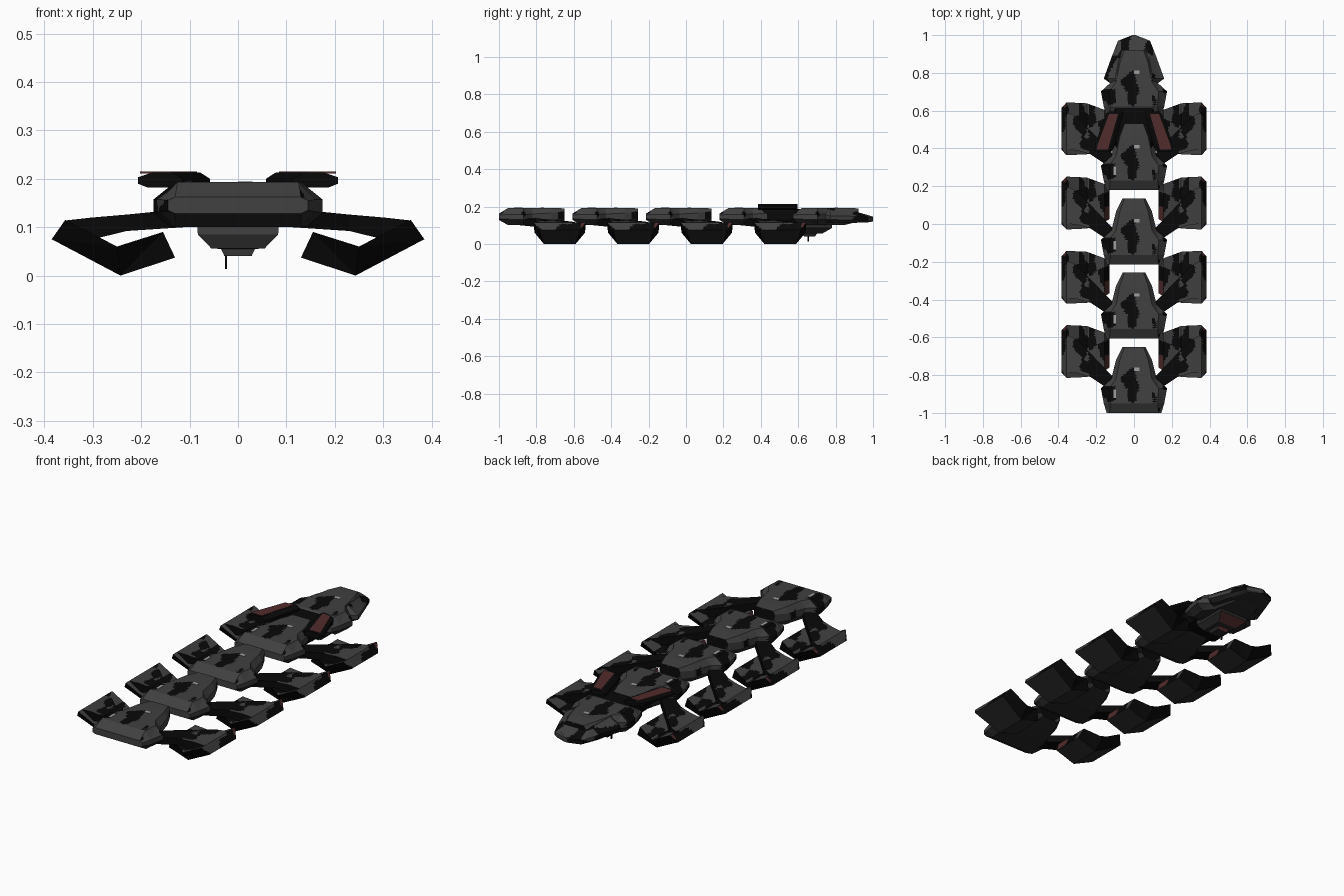
import bpy, bmesh
from mathutils import Vector, noise

if "Cube" in bpy.data.objects:
    bpy.data.objects.remove(bpy.data.objects["Cube"])


def material(name, rgb):
    m = bpy.data.materials.new(name)
    m.diffuse_color = (*rgb, 1)
    m.use_nodes = True
    m.node_tree.nodes["Principled BSDF"].inputs["Base Color"].default_value = m.diffuse_color
    return m


GREY, BLACK, RED, DARK, LIGHT = range(5)
MATS = [material("armour grey", (0.052, 0.052, 0.052)),
        material("camouflage black", (0.0025, 0.0025, 0.0025)),
        material("dull red", (0.085, 0.025, 0.025)),
        material("underside dark grey", (0.022, 0.022, 0.022)),
        material("marking light grey", (0.35, 0.35, 0.35))]


def skin(name, rings, rule=GREY, fine=0.02):
    """Loft a closed solid through rings of equal length; rule(centre, normal) picks the colour."""
    bm = bmesh.new()
    loops = [[bm.verts.new(p) for p in r] for r in rings]
    n = len(loops[0])
    for a, b in zip(loops, loops[1:]):
        for i in range(n):
            j = (i + 1) % n
            bm.faces.new((a[i], a[j], b[j], b[i]))
    bm.faces.new(loops[0][::-1])
    bm.faces.new(loops[-1])
    bmesh.ops.triangulate(bm, faces=bm.faces[:])
    bmesh.ops.recalc_face_normals(bm, faces=bm.faces[:])
    if callable(rule):
        # refine so that the painted patches get clean outlines
        for _ in range(6):
            long = [e for e in bm.edges if e.calc_length() > fine]
            if not long:
                break
            bmesh.ops.subdivide_edges(bm, edges=long, cuts=1)
            bmesh.ops.triangulate(bm, faces=bm.faces[:])
        bm.normal_update()
    for f in bm.faces:
        f.material_index = rule(f.calc_center_median(), f.normal) if callable(rule) else rule
    me = bpy.data.meshes.new(name)
    bm.to_mesh(me)
    bm.free()
    for m in MATS:
        me.materials.append(m)
    return me


def place(name, me, y=0.0, side=1):
    ob = bpy.data.objects.new(name, me)
    bpy.context.collection.objects.link(ob)
    if side < 0:
        me = me.copy()
        for v in me.vertices:
            v.co.x = -v.co.x
        me.flip_normals()
        ob.data = me
    ob.location.y = y
    return ob


def wobble(c, f=14):
    return noise.noise(Vector((c.x * f, c.y * f, 3.7 + c.z * 6)))


def octagon(y, w, wt, wb, zb, zl, zh, zt):
    return [(-wt, y, zt), (wt, y, zt), (w, y, zh), (w, y, zl),
            (wb, y, zb), (-wb, y, zb), (-w, y, zl), (-w, y, zh)]


# body segment, local to its rear end: grey with a black blob on top and black side patches
def hull_rule(c, n):
    if n.z < -0.3:
        return DARK
    if n.y < -0.5:
        return GREY if n.z > -0.2 else DARK
    w = wobble(c)
    blob = ((c.x + 0.01) / 0.05) ** 2 + ((c.y - 0.15) / 0.085) ** 2
    if n.z > 0.5:
        edge = abs(c.x) > 0.1 and w > -0.05
        return BLACK if blob + 1.5 * w < 1 or edge else GREY
    return BLACK if w > -0.05 else GREY


hull = skin("body_segment", [octagon(*r) for r in (
    (0.00, .145, .130, .130, .128, .135, .155, .162),
    (0.05, .160, .125, .130, .100, .132, .157, .193),
    (0.13, .175, .130, .140, .100, .130, .157, .193),
    (0.18, .120, .095, .100, .100, .130, .160, .193),
    (0.28, .095, .075, .075, .102, .130, .165, .193),
    (0.35, .060, .050, .045, .120, .135, .175, .190))], hull_rule)


# V-shaped foot pod, local to its middle
def pod_rule(c, n):
    if n.x < -0.7 and n.z > 0 and -0.1 < c.y < -0.02:
        return RED
    if n.x > 0.6 and n.z > 0.3 and c.y > 0.115:
        return RED
    if abs(n.y) > 0.7:
        return BLACK
    if n.z < -0.3:
        return DARK
    return BLACK if wobble(c, 11) > (0.12 if c.x > 0.24 else -0.1) else GREY


pod_rings = []
for xb, zb, yb, xt, zt, yt in ((.13, .037, .085, .155, .09, .10),
                               (.243, 0, .085, .25, .06, .135),
                               (.385, .075, .11, .357, .115, .14)):
    pod_rings.append([(xb, -yb, zb), (xb, yb, zb), (xt, yt, zt), (xt, -yt, zt)])
pod = skin("foot_pod", pod_rings, pod_rule)

# black arm reaching forward from the segment to the pod, grey patches at its outer end
arm = skin("arm", [[(x, a, zb), (x, b, zb), (x, b, zt), (x, a, zt)] for x, a, b, zb, zt in (
    (.11, -.215, -.135, .10, .138),
    (.23, -.135, -.01, .092, .126),
    (.30, -.115, .06, .075, .12),
    (.355, -.11, .09, .09, .114))],
    lambda c, n: GREY if c.x > 0.24 and n.z > 0.5 and wobble(c, 11) < 0.12 else BLACK)

# small light markings on each segment
marks = [skin("light_marking", [[(x0, y, .192), (x1, y, .192), (x1, y, .1945), (x0, y, .1945)]
                                for y in (y0, y1)], LIGHT)
         for x0, x1, y0, y1 in ((.0, .03, .222, .24), (-.108, -.094, .08, .125))]

for k in range(5):
    y = -1.0 + k * 0.393
    place(f"body_segment_{k + 1}", hull, y)
    for m in marks if k < 4 else marks[:1]:
        place(f"light_marking_{k + 1}", m, y)
    if k < 4:
        for s, word in ((1, "right"), (-1, "left")):
            place(f"foot_pod_{word}_{k + 1}", pod, y + 0.325, s)
            place(f"arm_{word}_{k + 1}", arm, y + 0.325, s)


# head cap
def head_rule(c, n):
    if n.z < -0.3:
        return DARK
    if n.z > 0.5 and abs(c.x + 0.05) < 0.02 and c.y > 0.82:
        return BLACK
    if c.y < 0.84 and abs(c.x) < 0.06 and wobble(c) > -0.2:
        return BLACK
    return BLACK if wobble(c) > (0.15 if n.z > 0.5 else 0) else GREY


place("head", skin("head", [octagon(*r) for r in (
    (0.73, .105, .09, .09, .115, .130, .160, .190),
    (0.77, .160, .10, .13, .115, .130, .150, .192),
    (0.88, .120, .08, .10, .112, .128, .148, .180),
    (0.97, .085, .055, .07, .115, .125, .142, .155),
    (1.00, .008, .006, .006, .120, .125, .140, .145))], head_rule))

# bridge under the shoulder plates
place("neck_bridge", skin("neck_bridge", [octagon(*r) for r in (
    (0.40, .10, .09, .09, .11, .13, .17, .188),
    (0.62, .11, .10, .10, .11, .13, .17, .188))], BLACK))

# slanted shoulder plates with a red panel on top
plate = skin("shoulder_plate", [
    [(a, y, .182), (b - .02, y, .182), (b, y, .19), (b, y, .203), (b - .03, y, .213), (a + .02, y, .213), (a, y, .2)]
    for y, a, b in ((.385, .115, .207), (.42, .10, .207), (.58, .058, .15), (.595, .058, .135))], BLACK)
panel = skin("red_panel", [
    [(a, y, .211), (b, y, .211), (b, y, .2145), (a, y, .2145)]
    for y, a, b in ((.395, .138, .202), (.582, .085, .132))], RED)
for s, word in ((1, "right"), (-1, "left")):
    place(f"shoulder_plate_{word}", plate, 0, s)
    place(f"red_panel_{word}", panel, 0, s)

# chin turret with a red front band and a thin gun
chin = skin("chin_turret", [
    [(-w, a, z), (w, a, z), (w, b, z), (-w, b, z)] for w, a, b, z in (
        (.085, .59, .78, .115), (.083, .59, .78, .085), (.055, .61, .73, .056),
        (.035, .625, .70, .055), (.028, .63, .69, .040))],
    lambda c, n: RED if n.y > 0.3 and c.z < 0.085 else GREY if n.y < -0.3 else DARK)
place("chin_turret", chin)
place("chin_gun", skin("chin_gun", [
    [(-.027, a, z), (-.023, a, z), (-.023, a + .008, z), (-.027, a + .008, z)]
    for a, z in ((.65, .08), (.65, .013))], BLACK))
